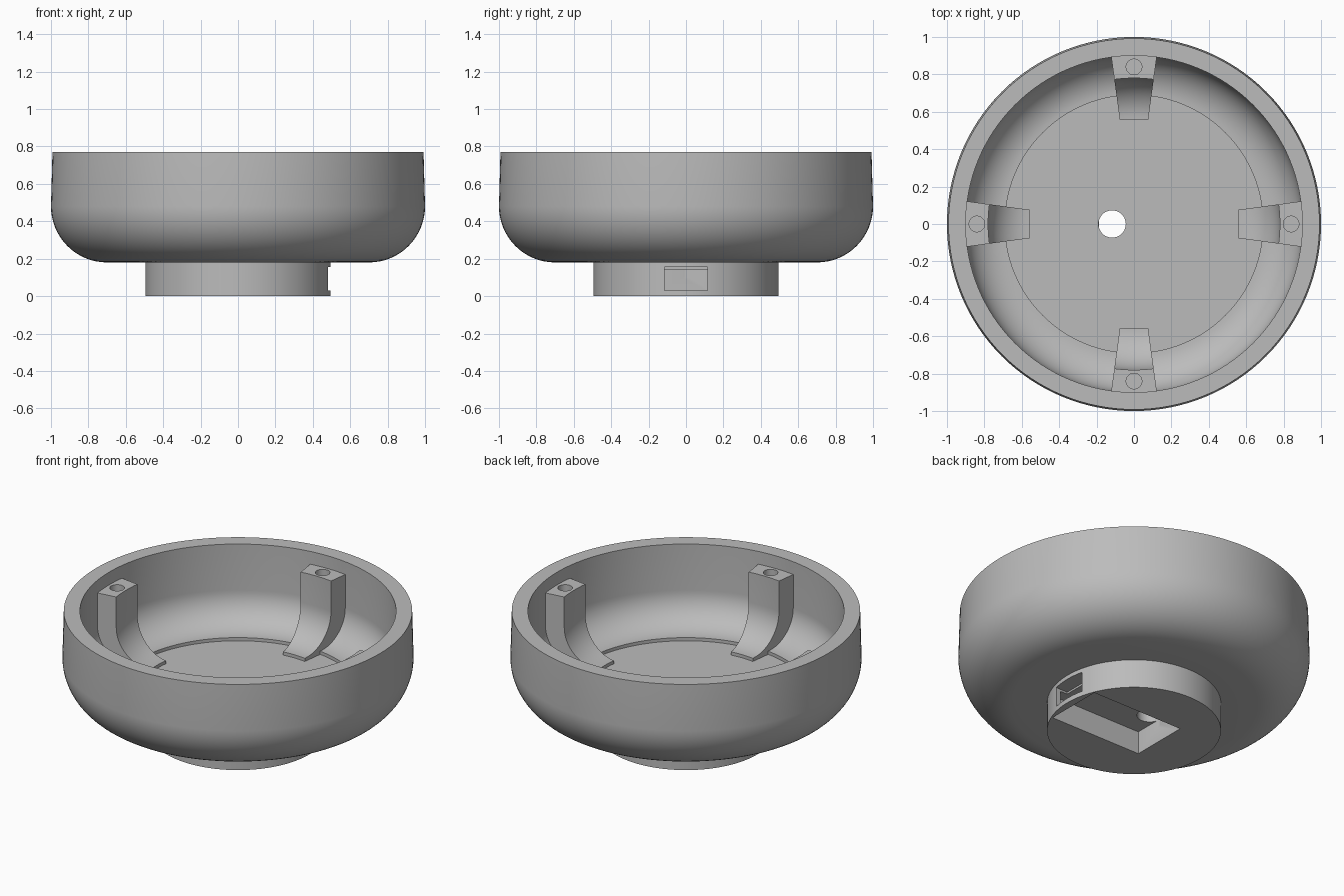
import bpy, bmesh
from math import sin, cos, pi, radians
from mathutils import Matrix, Vector

cube = bpy.data.objects.get("Cube")
if cube:
    bpy.data.objects.remove(cube, do_unlink=True)

grey = bpy.data.materials.new("plain grey")
grey.use_nodes = True
color = (0.5, 0.5, 0.5, 1)
grey.diffuse_color = color
grey.node_tree.nodes["Principled BSDF"].inputs["Base Color"].default_value = color


def make_object(name, bm):
    bmesh.ops.recalc_face_normals(bm, faces=bm.faces)
    mesh = bpy.data.meshes.new(name)
    bm.to_mesh(mesh)
    bm.free()
    mesh.materials.append(grey)
    obj = bpy.data.objects.new(name, mesh)
    bpy.context.collection.objects.link(obj)
    return obj


def arc(cr, cz, rr, rz, start, end, steps=16):
    angles = [radians(start + (end - start) * i / steps) for i in range(steps + 1)]
    return [(cr + rr * cos(a), cz + rz * sin(a)) for a in angles]


def revolve(name, profile, sweep, steps, closed):
    """Turn a (radius, z) profile about the z axis, centred on +x."""
    bm = bmesh.new()
    turn = Matrix.Rotation(-sweep / 2, 3, 'Z')
    verts = [bm.verts.new(turn @ Vector((r, 0, z))) for r, z in profile]
    edges = [bm.edges.new(pair) for pair in zip(verts, verts[1:])]
    if closed:
        edges.append(bm.edges.new((verts[-1], verts[0])))
    bmesh.ops.spin(bm, geom=verts + edges, cent=(0, 0, 0), axis=(0, 0, 1),
                   angle=sweep, steps=steps)
    bmesh.ops.remove_doubles(bm, verts=bm.verts, dist=0.0001)
    if closed:
        bmesh.ops.holes_fill(bm, edges=bm.edges, sides=0)
    return make_object(name, bm)


def box(name, low, high):
    low, high = Vector(low), Vector(high)
    bm = bmesh.new()
    bmesh.ops.create_cube(bm, size=1, matrix=Matrix.Translation((low + high) / 2)
                          @ Matrix.Diagonal((*(high - low), 1)))
    return make_object(name, bm)


def cylinder(name, x, radius, low, high):
    bm = bmesh.new()
    bmesh.ops.create_cone(bm, cap_ends=True, segments=40, radius1=radius, radius2=radius,
                          depth=high - low, matrix=Matrix.Translation((x, 0, (low + high) / 2)))
    return make_object(name, bm)


def activate(obj):
    bpy.ops.object.select_all(action='DESELECT')
    obj.select_set(True)
    bpy.context.view_layer.objects.active = obj


def cut(obj, cutter):
    activate(obj)
    mod = obj.modifiers.new("cut", 'BOOLEAN')
    mod.operation = 'DIFFERENCE'
    mod.solver = 'EXACT'
    mod.object = cutter
    bpy.ops.object.modifier_apply(modifier=mod.name)
    bpy.data.objects.remove(cutter, do_unlink=True)


def smooth(obj):
    activate(obj)
    bpy.ops.object.shade_smooth_by_angle(angle=radians(30))


# Bowl with its round foot, thick wall and shallow recessed floor
foot = [(0, 0), (0.495, 0), (0.495, 0.18)]
outside = arc(0.7, 0.48, 0.3, 0.3, -90, 0) + [(0.992, 0.77)]
inside = [(0.9, 0.77)] + arc(0.69, 0.48, 0.21, 0.2, 0, -90)
floor = [(0.69, 0.26), (0, 0.26)]
bowl = revolve("bowl", foot + outside + inside + floor, 2 * pi, 128, False)

# Pocket under the foot, side port into it, and cable hole in the floor
cut(bowl, box("pocket_cutter", (-0.187, -0.185, -0.1), (0.45, 0.185, 0.143)))
cut(bowl, box("port_cutter", (0.4, -0.115, 0.03), (0.6, 0.115, 0.155)))
cut(bowl, cylinder("cable_hole_cutter", -0.117, 0.073, 0.1, 0.4))
smooth(bowl)

# Four wedge-shaped posts with curved feet and screw holes
post_profile = ([(0.93, 0.69), (0.78, 0.69)] + arc(0.56, 0.5, 0.22, 0.22, 0, -90)
                + [(0.56, 0.25)] + arc(0.7, 0.48, 0.23, 0.23, -90, 0))
post = revolve("post", post_profile, radians(15.5), 6, True)
cut(post, cylinder("screw_hole_cutter", 0.84, 0.042, 0.45, 0.8))
smooth(post)
for i, side in enumerate(("left", "back", "right", "front")):
    part = post if i == 0 else post.copy()
    if i:
        part.data = post.data.copy()
        bpy.context.collection.objects.link(part)
    part.name = side + "_post"
    part.rotation_euler.z = i * pi / 2
